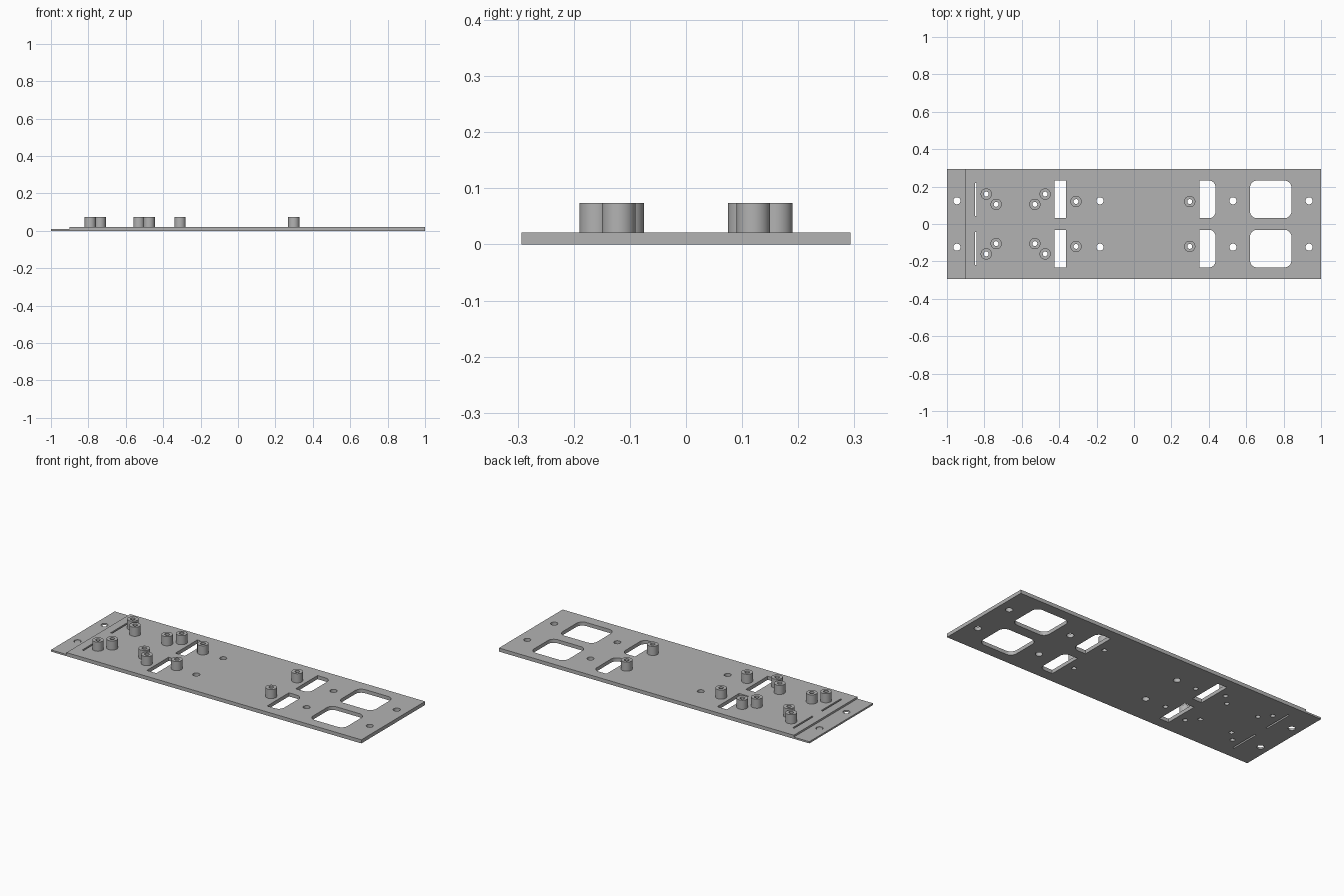
import bpy, bmesh
from math import sin, cos, pi, radians

cube = bpy.data.objects.get("Cube")
if cube:
    bpy.data.objects.remove(cube)

HALF_Y, THICK, STEP, TOP = 0.293, 0.021, 0.01, 0.074
BOSS_R, BORE_R, HOLE_R = 0.03, 0.013, 0.019

grey = bpy.data.materials.new("plain grey")
grey.use_nodes = True
grey.diffuse_color = (0.45, 0.45, 0.45, 1)
grey.node_tree.nodes["Principled BSDF"].inputs["Base Color"].default_value = grey.diffuse_color


def circle(x, y, r, n=32):
    return [(x + r * cos(2 * pi * i / n), y + r * sin(2 * pi * i / n)) for i in range(n)]


def rounded(x0, x1, y0, y1, left=0, right=0):
    """Rectangle outline with separate corner radii for its left and right ends."""
    points = []
    corners = [(x1, y1, -1, -1, right), (x0, y1, 1, -1, left),
               (x0, y0, 1, 1, left), (x1, y0, -1, 1, right)]
    for k, (x, y, sx, sy, r) in enumerate(corners):
        for i in range(9 if r else 1):
            a = pi / 2 * (k + i / 8)
            points.append((x + sx * r + r * cos(a), y + sy * r + r * sin(a)))
    return points


def extrude(bm, points, move):
    face = bm.faces.new([bm.verts.new(p) for p in points])
    new = bmesh.ops.extrude_face_region(bm, geom=[face])["geom"]
    bmesh.ops.translate(bm, vec=move, verts=[v for v in new if isinstance(v, bmesh.types.BMVert)])


def finish(name, bm):
    bmesh.ops.recalc_face_normals(bm, faces=bm.faces)
    mesh = bpy.data.meshes.new(name)
    bm.to_mesh(mesh)
    bm.free()
    mesh.materials.append(grey)
    obj = bpy.data.objects.new(name, mesh)
    bpy.context.collection.objects.link(obj)
    return obj


def smooth(obj):
    bpy.ops.object.select_all(action='DESELECT')
    obj.select_set(True)
    bpy.context.view_layer.objects.active = obj
    bpy.ops.object.shade_smooth_by_angle(angle=radians(30))


# Base plate with a thin lip at its right end
bm = bmesh.new()
profile = [(-1, 0), (1, 0), (1, THICK), (-0.9, THICK), (-0.9, STEP), (-1, STEP)]
extrude(bm, [(x, -HALF_Y, z) for x, z in profile], (0, 2 * HALF_Y, 0))
plate = finish("base_plate", bm)

# Openings, given for one half and mirrored across the centre line
bosses = [(-0.79, 0.16), (-0.737, 0.105), (-0.53, 0.105),
          (-0.475, 0.16), (-0.31, 0.12), (0.298, 0.12)]
outlines = [circle(x, y, BORE_R) for x, y in bosses]
outlines += [circle(x, 0.124, HOLE_R) for x in (-0.947, -0.182, 0.529, 0.936)]
outlines += [rounded(-0.851, -0.841, 0.043, 0.219),
             rounded(-0.425, -0.364, 0.031, 0.232),
             rounded(0.35, 0.436, 0.031, 0.232, right=0.035),
             rounded(0.62, 0.842, 0.031, 0.232, left=0.038, right=0.038)]
bm = bmesh.new()
for outline in outlines:
    for side in (1, -1):
        extrude(bm, [(x, side * y, -0.05) for x, y in outline], (0, 0, 0.15))
cutter = finish("opening_cutter", bm)
cutter.hide_render = True

# Cut the plate, keep the result, and drop the cutter
cut = plate.modifiers.new("openings", 'BOOLEAN')
cut.object, cut.operation, cut.solver = cutter, 'DIFFERENCE', 'EXACT'
bpy.context.view_layer.objects.active = plate
bpy.ops.object.modifier_apply(modifier=cut.name)
bpy.data.objects.remove(cutter)
smooth(plate)


# Hollow standoff: a ring section swept around its axis
def standoff(name, x, y):
    bm = bmesh.new()
    section = [(BORE_R, THICK), (BOSS_R, THICK), (BOSS_R, TOP), (BORE_R, TOP)]
    verts = [bm.verts.new((r, 0, z)) for r, z in section]
    edges = [bm.edges.new((verts[i], verts[i + 1])) for i in range(3)]
    edges.append(bm.edges.new((verts[3], verts[0])))
    bmesh.ops.spin(bm, geom=verts + edges, cent=(0, 0, 0), axis=(0, 0, 1),
                   angle=2 * pi, steps=32, use_merge=True)
    bmesh.ops.remove_doubles(bm, verts=bm.verts, dist=1e-5)
    obj = finish(name, bm)
    obj.location = (x, y, 0)
    smooth(obj)


for i, (x, y) in enumerate(bosses, 1):
    standoff(f"standoff_back_{i}", x, y)
    standoff(f"standoff_front_{i}", x, -y)
